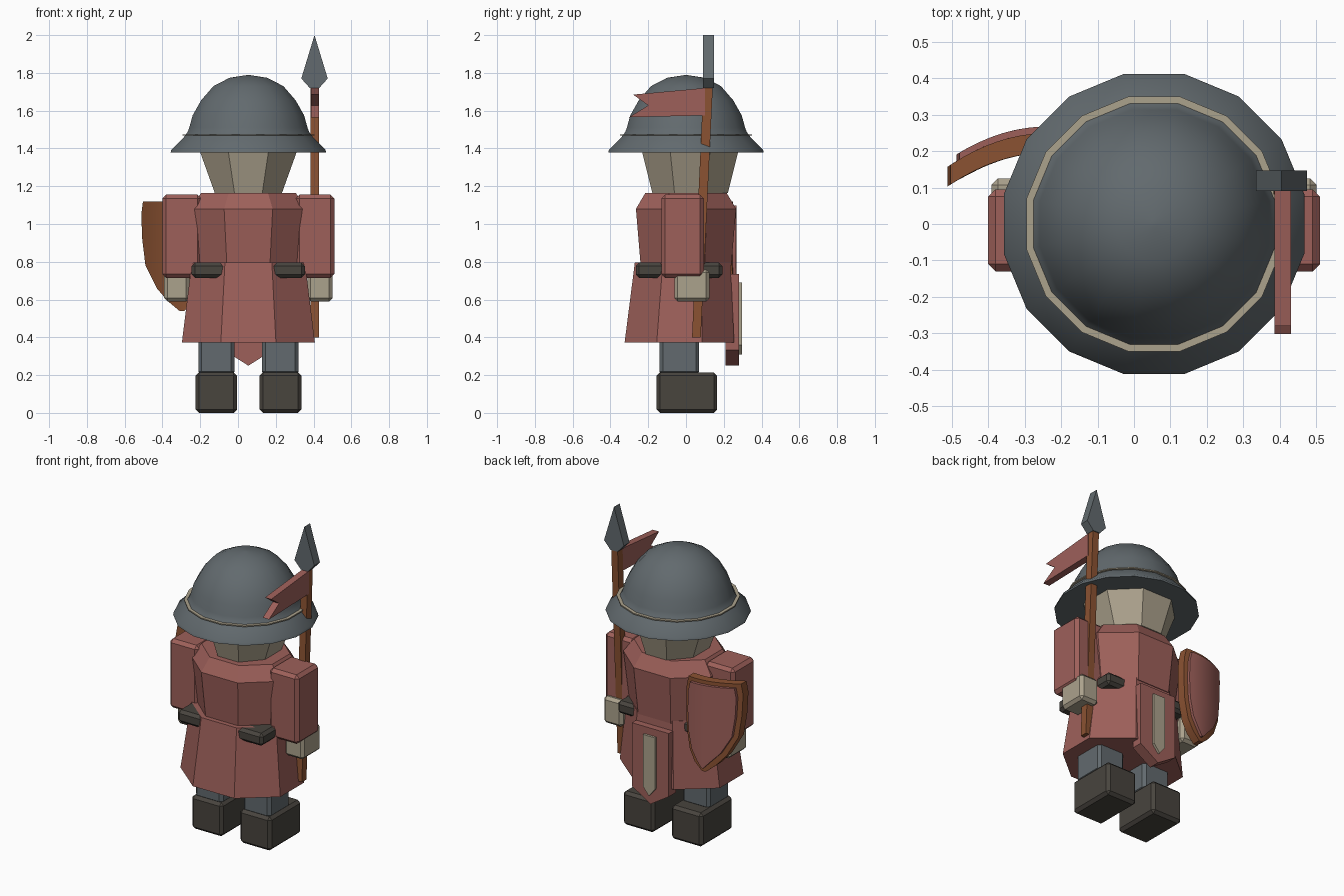
import bpy, bmesh, math
from mathutils import Vector

old = bpy.data.objects.get("Cube")
if old:
    bpy.data.objects.remove(old, do_unlink=True)

CX = 0.055  # body axis


def material(name, rgb):
    m = bpy.data.materials.new(name)
    m.use_nodes = True
    m.diffuse_color = (*rgb, 1)
    m.node_tree.nodes["Principled BSDF"].inputs["Base Color"].default_value = (*rgb, 1)
    return m


RED = material("red cloth", (0.34, 0.117, 0.102))
STEEL = material("grey steel", (0.122, 0.144, 0.156))
SKIN = material("pale beige", (0.41, 0.36, 0.265))
WOOD = material("brown wood", (0.26, 0.085, 0.032))
DARK = material("dark leather", (0.065, 0.058, 0.048))


def finish(name, bm, mat, smooth=None):
    bmesh.ops.recalc_face_normals(bm, faces=bm.faces)
    me = bpy.data.meshes.new(name)
    bm.to_mesh(me)
    bm.free()
    me.materials.append(mat)
    if smooth:
        for p in me.polygons:
            p.use_smooth = True
        me.set_sharp_from_angle(angle=math.radians(smooth))
    ob = bpy.data.objects.new(name, me)
    bpy.context.collection.objects.link(ob)
    return ob


def box(name, lo, hi, mat, bevel=0.0):
    """Box between two corners, with chamfered edges."""
    lo, hi = Vector(lo), Vector(hi)
    bm = bmesh.new()
    bmesh.ops.create_cube(bm, size=1)
    for v in bm.verts:
        v.co = (lo + hi) / 2 + v.co * (hi - lo)
    if bevel:
        bmesh.ops.bevel(bm, geom=bm.edges[:], offset=bevel, segments=1, affect='EDGES')
    return finish(name, bm, mat)


def loft(name, rings, sides, mat, smooth=None):
    """Stacked polygons; each ring is (half width x, half depth y, z, centre y)."""
    bm = bmesh.new()
    k = 1 / math.cos(math.pi / sides)
    prev = None
    for rx, ry, z, cy in rings:
        angles = [(i + 0.5) * math.tau / sides for i in range(sides)]
        ring = [bm.verts.new((CX + rx * k * math.cos(a), cy + ry * k * math.sin(a), z))
                for a in angles]
        if prev:
            for i in range(sides):
                j = (i + 1) % sides
                bm.faces.new((prev[i], prev[j], ring[j], ring[i]))
        else:
            bm.faces.new(ring)
        prev = ring
    bm.faces.new(prev)
    return finish(name, bm, mat, smooth)


def prism(name, outline, axis, lo, hi, mat):
    """Extrude an outline along x or y; outline holds (other axis, z)."""
    bm = bmesh.new()
    put = (lambda p, d: (d, p[0], p[1])) if axis == 'X' else (lambda p, d: (p[0], d, p[1]))
    a = [bm.verts.new(put(p, lo)) for p in outline]
    b = [bm.verts.new(put(p, hi)) for p in outline]
    bm.faces.new(a)
    bm.faces.new(b)
    for i in range(len(a)):
        j = (i + 1) % len(a)
        bm.faces.new((a[i], a[j], b[j], b[i]))
    return finish(name, bm, mat)


# Boots, legs, sleeves and hands, mirrored about the body axis
for s, side in ((-1, "right"), (1, "left")):
    def pair(part, a, b, y0, y1, z0, z1, mat, bevel):
        x0, x1 = sorted((CX + s * a, CX + s * b))
        box(side + "_" + part, (x0, y0, z0), (x1, y1, z1), mat, bevel)
    pair("boot", 0.06, 0.28, -0.155, 0.165, 0, 0.215, DARK, 0.018)
    pair("leg", 0.073, 0.265, -0.14, 0.07, 0.2, 0.5, STEEL, 0.018)
    pair("sleeve", 0.25, 0.455, -0.13, 0.095, 0.715, 1.155, RED, 0.02)
    pair("hand", 0.312, 0.446, -0.062, 0.125, 0.59, 0.76, SKIN, 0.018)

# Body
loft("skirt", [(0.352, 0.29, 0.372, -0.035), (0.3, 0.253, 0.795, -0.018)], 8, RED)
loft("torso", [(0.275, 0.24, 0.78, 0), (0.31, 0.265, 1.08, 0),
               (0.25, 0.215, 1.165, 0)], 8, RED)
box("belt", (CX - 0.3, -0.266, 0.715), (CX + 0.3, 0.192, 0.795), DARK, 0.018)
loft("head", [(0.178, 0.2, 1.165, 0.022), (0.257, 0.255, 1.385, 0.022),
              (0.27, 0.27, 1.46, 0.01)], 8, SKIN)

# Helmet with a brim and a thin band
profile = [(0.412, 1.378), (0.408, 1.393), (0.345, 1.455), (0.322, 1.487), (0.313, 1.51),
           (0.295, 1.575), (0.25, 1.655), (0.185, 1.73), (0.1, 1.774), (0.01, 1.788)]
loft("helmet", [(r, r, z, 0) for r, z in profile], 16, STEEL, 35)
loft("helmet_band", [(0.35, 0.35, 1.468, 0), (0.35, 0.35, 1.475, 0)], 16, SKIN)

# Pointed cloth panel at the back with a pale blade emblem
def pointed(half, top, shoulder, tip):
    return [(CX - half, top), (CX + half, top), (CX + half, shoulder),
            (CX, tip), (CX - half, shoulder)]


prism("back_panel", pointed(0.13, 0.735, 0.332, 0.25), 'Y', 0.21, 0.281, RED)
prism("back_emblem", pointed(0.042, 0.69, 0.36, 0.308), 'Y', 0.28, 0.296, SKIN)

# Curved shield: rows of (height, left edge, right edge)
ROWS = [(1.12, -0.503, -0.19), (1.05, -0.512, -0.175), (0.92, -0.507, -0.172),
        (0.78, -0.49, -0.178), (0.66, -0.43, -0.2), (0.59, -0.37, -0.235),
        (0.54, -0.31, -0.285)]


def shield(name, inset, y0, y1, mat):
    bm = bmesh.new()
    cols = 10
    layers = []
    for dy in (y0, y1):
        grid = []
        for z, xl, xr in ROWS:
            z = 0.85 + (z - 0.85) * (1 - inset / 0.29)
            m, h = (xl + xr) / 2, max((xr - xl) / 2 - inset, 0.006)
            xs = [m + h * (2 * c / cols - 1) for c in range(cols + 1)]
            grid.append([bm.verts.new((x, 0.222 - 1.25 * (x + 0.24) ** 2 + dy, z)) for x in xs])
        for r in range(len(grid) - 1):
            for c in range(cols):
                bm.faces.new((grid[r][c], grid[r][c + 1], grid[r + 1][c + 1], grid[r + 1][c]))
        layers.append(grid)
    border = [[g[0][c] for c in range(cols + 1)] + [row[-1] for row in g[1:]]
              + g[-1][-2::-1] + [row[0] for row in g[-2:0:-1]] for g in layers]
    a, b = border
    for i in range(len(a)):
        j = (i + 1) % len(a)
        bm.faces.new((a[i], a[j], b[j], b[i]))
    return finish(name, bm, mat, 30)


shield("shield_frame", 0, -0.027, 0.027, WOOD)
shield("shield_face", 0.025, 0.0, 0.045, RED)

# Spear with a leaning shaft, flat head and swallow-tailed pennant
prism("spear_shaft", [(0.032, 0.4), (0.078, 0.4), (0.142, 1.73), (0.092, 1.73)],
      'X', 0.383, 0.428, WOOD)
prism("spear_head", [(0.38, 1.72), (0.43, 1.72), (0.475, 1.77), (0.405, 2.0), (0.335, 1.77)],
      'Y', 0.09, 0.147, STEEL)
prism("pennant", [(0.1, 1.72), (-0.28, 1.685), (-0.2, 1.628), (-0.302, 1.565), (0.1, 1.575)],
      'X', 0.386, 0.43, RED)
